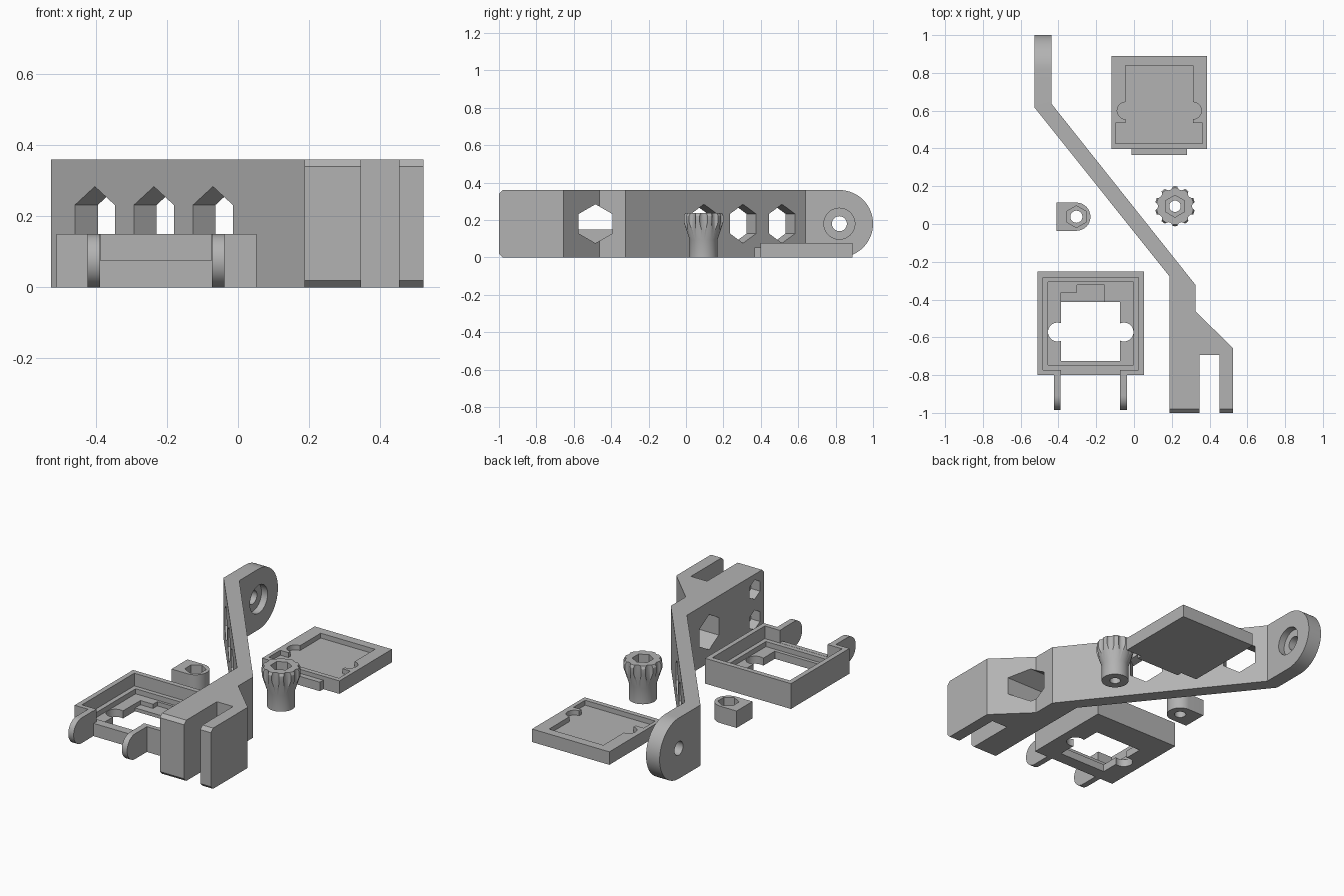
import bpy, bmesh, math
from mathutils import Matrix, Vector

default = bpy.data.objects.get("Cube")
if default:
    bpy.data.objects.remove(default, do_unlink=True)

grey = bpy.data.materials.new("plain_grey")
grey.use_nodes = True
tone = (0.45, 0.45, 0.45, 1)
grey.diffuse_color = tone
grey.node_tree.nodes["Principled BSDF"].inputs["Base Color"].default_value = tone


def finish(name, bm):
    bmesh.ops.recalc_face_normals(bm, faces=bm.faces)
    mesh = bpy.data.meshes.new(name)
    bm.to_mesh(mesh)
    bm.free()
    mesh.materials.append(grey)
    obj = bpy.data.objects.new(name, mesh)
    bpy.context.collection.objects.link(obj)
    return obj


def prism(name, points, low, high, frame=Matrix()):
    """Extrude a flat outline from low to high along the frame's z."""
    bm = bmesh.new()
    face = bm.faces.new([bm.verts.new((x, y, low)) for x, y in points])
    out = bmesh.ops.extrude_face_region(bm, geom=[face])
    top = [v for v in out["geom"] if isinstance(v, bmesh.types.BMVert)]
    bmesh.ops.translate(bm, verts=top, vec=(0, 0, high - low))
    bm.transform(frame)
    return finish(name, bm)


def arc(cx, cy, r, start, end, n=24):
    steps = [math.radians(start + (end - start) * i / n) for i in range(n + 1)]
    return [(cx + r * math.cos(a), cy + r * math.sin(a)) for a in steps]


def round_outline(cx, cy, r, n=40):
    return arc(cx, cy, r, 0, 360, n)[:-1]


def hex_outline(cx, cy, r):
    return arc(cx, cy, r, 30, 390, 6)[:-1]


def box(name, x0, x1, y0, y1, z0, z1):
    return prism(name, [(x0, y0), (x1, y0), (x1, y1), (x0, y1)], z0, z1)


def combine(target, tools, operation="DIFFERENCE"):
    """Apply each tool as a boolean and remove it."""
    bpy.context.view_layer.objects.active = target
    for tool in tools:
        tool.hide_render = True
        mod = target.modifiers.new("shape", "BOOLEAN")
        mod.operation, mod.object, mod.solver = operation, tool, "EXACT"
        bpy.ops.object.modifier_apply(modifier=mod.name)
        bpy.data.objects.remove(tool, do_unlink=True)


def smooth(obj):
    bpy.ops.object.select_all(action="DESELECT")
    obj.select_set(True)
    bpy.context.view_layer.objects.active = obj
    bpy.ops.object.shade_smooth_by_angle(angle=math.radians(25))


# Frame whose local x, y, z run along world y, z, x
SIDE = Matrix(((0, 0, 1, 0), (1, 0, 0, 0), (0, 1, 0, 0), (0, 0, 0, 1)))
MID = 0.18

# Cranked arm with a forked end and a rounded end
plan = [(-0.527, 1), (-0.438, 1), (-0.438, 0.638), (0.326, -0.323),
        (0.326, -0.463), (0.523, -0.656), (0.523, -1), (0.453, -1),
        (0.453, -0.693), (0.347, -0.693), (0.347, -1), (0.187, -1),
        (0.187, -0.276), (-0.527, 0.617)]
arm = prism("cranked_arm", plan, 0, 2 * MID)
side = [(-1, 0.02), (-0.98, 0)] + arc(0.82, MID, MID, -90, 90, 32)
side += [(-0.98, 0.36), (-1, 0.34)]
combine(arm, [prism("side_shape", side, -1, 1, SIDE)], "INTERSECT")

# Pivot hole, counterbore, fork screw holes with nut traps, large hex window
cuts = [prism("pivot_hole", round_outline(0.82, MID, 0.04), -0.6, -0.4, SIDE),
        prism("counterbore", round_outline(0.82, MID, 0.083), -0.478, -0.4, SIDE),
        prism("hex_window", hex_outline(-0.484, MID, 0.104), 0.1, 0.6, SIDE)]
for z in (0.09, 0.27):
    cuts.append(prism("screw_hole", round_outline(-0.91, z, 0.032), 0.1, 0.6, SIDE))
    cuts.append(prism("nut_trap", hex_outline(-0.91, z, 0.058), 0.1, 0.245, SIDE))

# Row of hex windows square to the slanted web
along = Vector((0.764, -0.961, 0)).normalized()
up = Vector((0, 0, 1))
for i in range(4):
    frame = Matrix((along, up, along.cross(up))).transposed().to_4x4()
    frame.translation = Vector((-0.37 + 0.1665 * i, 0.489 - 0.208 * i, MID))
    cuts.append(prism("web_window", hex_outline(0, 0, 0.104), -0.1, 0.1, frame))
combine(arm, cuts)
smooth(arm)

# Open tray with stepped rim, ears and a stepped opening in its floor
tray = box("camera_tray", -0.512, 0.052, -0.8, -0.252, 0, 0.15)
cuts = [box("rim", -0.483, 0.024, -0.773, -0.282, 0.075, 0.2),
        box("pocket", -0.456, -0.002, -0.746, -0.308, 0.045, 0.2),
        box("front_notch", -0.387, -0.075, -0.9, -0.74, 0.076, 0.2),
        box("opening", -0.387, -0.075, -0.725, -0.413, -0.1, 0.2),
        box("wide_recess", -0.303, -0.157, -0.45, -0.323, 0.02, 0.2),
        box("small_recess", -0.386, -0.29, -0.45, -0.363, 0.02, 0.2)]
for x in (-0.405, -0.053):
    cuts.append(prism("side_lobe", round_outline(x, -0.572, 0.05), -0.1, 0.2))
combine(tray, cuts)
ear = arc(-0.91, 0.075, 0.075, 90, 270) + [(-0.79, 0), (-0.79, 0.15)]
ears = [prism("ear", ear, x, x + 0.035, SIDE) for x in (-0.424, -0.073)]
combine(tray, ears, "UNION")
combine(tray, [prism("ear_hole", round_outline(-0.91, 0.075, 0.032), -0.6, 0.2, SIDE)])
smooth(tray)

# Lid plate with front tongue, recess, round pockets and a front channel
lid = box("lid_plate", -0.12, 0.387, 0.398, 0.89, 0, 0.077)
combine(lid, [box("tongue", -0.012, 0.281, 0.366, 0.45, 0, 0.053)], "UNION")
cuts = [box("recess", -0.044, 0.312, 0.5, 0.838, 0.048, 0.2),
        box("channel", -0.097, 0.363, 0.427, 0.535, 0.048, 0.2)]
for x in (-0.044, 0.312):
    cuts.append(prism("round_pocket", round_outline(x, 0.6, 0.045), 0.048, 0.2))
combine(lid, cuts)
smooth(lid)

# Small D-shaped nut holder
outline = [(-0.411, 0.113), (-0.411, -0.036)] + arc(-0.305, 0.0385, 0.0745, -90, 90)
holder = prism("nut_holder", outline, 0, 0.1)
combine(holder, [prism("nut_seat", hex_outline(-0.305, 0.0385, 0.058), 0.04, 0.2),
                 prism("bolt_hole", round_outline(-0.305, 0.0385, 0.032), -0.1, 0.2)])
smooth(holder)

# Fluted thumb knob, turned from a profile
KX, KY = 0.217, 0.094
bm = bmesh.new()
profile = [(0, 0), (0.075, 0), (0.075, 0.095), (0.106, 0.19), (0.106, 0.222),
           (0.098, 0.238), (0, 0.238)]
verts = [bm.verts.new((KX + r, KY, z)) for r, z in profile]
edges = [bm.edges.new(pair) for pair in zip(verts, verts[1:])]
bmesh.ops.spin(bm, geom=verts + edges, cent=(KX, KY, 0), axis=(0, 0, 1),
               angle=math.tau, steps=60, use_merge=True)
bmesh.ops.remove_doubles(bm, verts=bm.verts, dist=0.0001)
knob = finish("thumb_knob", bm)
cuts = [prism("flute", round_outline(x, y, 0.023, 20), 0.05, 0.3)
        for x, y in round_outline(KX, KY, 0.113, 10)]
cuts += [prism("hex_socket", hex_outline(KX, KY, 0.058), 0.17, 0.3),
         prism("knob_hole", round_outline(KX, KY, 0.03), -0.1, 0.3)]
combine(knob, cuts)
smooth(knob)
